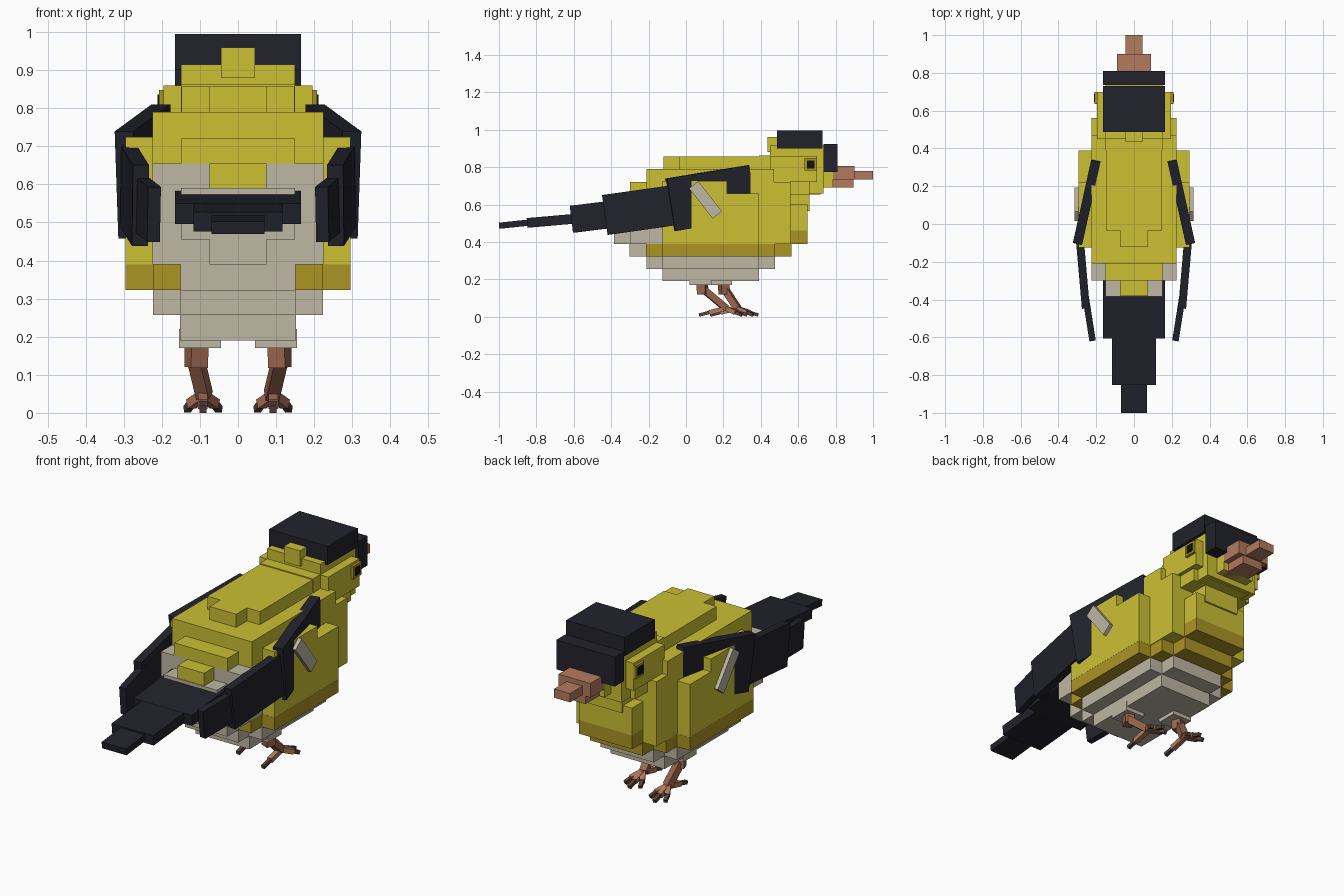
import bpy, math
from mathutils import Vector, Matrix

cube = bpy.data.objects.get("Cube")
if cube:
    bpy.data.objects.remove(cube, do_unlink=True)


def material(name, rgb):
    lin = [((c / 255 + 0.055) / 1.055) ** 2.4 for c in rgb]
    m = bpy.data.materials.new(name)
    m.use_nodes = True
    m.diffuse_color = (*lin, 1)
    m.node_tree.nodes["Principled BSDF"].inputs["Base Color"].default_value = (*lin, 1)
    return m


YELLOW = material("yellow", (204, 192, 52))
OCHRE = material("ochre", (172, 148, 36))
BEIGE = material("beige", (190, 183, 163))
DARK = material("blue black", (34, 34, 44))
BEAK = material("salmon brown", (180, 122, 94))
LEG = material("leg brown", (156, 102, 78))
CLAW = material("claw brown", (88, 66, 58))
PUPIL = material("pupil black", (18, 16, 14))

STEP_X, STEP_Y, STEP_Z = 0.073, 0.0865, 0.0665


def make(name, mat, matrix, size):
    """Box of a given size, placed by a matrix."""
    bpy.ops.mesh.primitive_cube_add(size=1)
    ob = bpy.context.object
    ob.name = ob.data.name = name
    ob.data.transform(matrix @ Matrix.Diagonal((*size, 1)))
    ob.data.materials.append(mat)


def block(name, mat, x, y0, y1, z0, z1):
    """Upright box centred on x = 0 with half width x."""
    centre = Matrix.Translation((0, (y0 + y1) / 2, (z0 + z1) / 2))
    make(name, mat, centre, (2 * x, y1 - y0, z1 - z0))


def layer(name, mat, x, y0, y1, z0, z1, steps):
    """Stepped layer: each narrower box reaches one step further at both ends."""
    for k in range(steps):
        block(f"{name}_{k + 1}", mat, x - k * STEP_X, y0 - k * STEP_Y, y1 + k * STEP_Y, z0, z1)


def turned(name, mat, loc, size, pitch=0, yaw=0):
    rot = Matrix.Rotation(math.radians(yaw), 4, 'Z') @ Matrix.Rotation(math.radians(pitch), 4, 'X')
    make(name, mat, Matrix.Translation(loc) @ rot, size)


def pair(name, mat, loc, size, pitch=0, yaw=0):
    for side, s in (("left", 1), ("right", -1)):
        turned(f"{side}_{name}", mat, (s * loc[0], loc[1], loc[2]), size, pitch, s * yaw)


def beam(name, mat, a, b, w):
    """Square bar from a to b."""
    a, b = Vector(a), Vector(b)
    rot = (b - a).to_track_quat('Y', 'Z').to_matrix().to_4x4()
    make(name, mat, Matrix.Translation((a + b) / 2) @ rot, (w, (b - a).length, w))


# Underside: three stepped layers, widening upwards
z = 0.19
for i, (name, mat) in enumerate((("belly_bottom", BEIGE), ("belly", BEIGE), ("flank_lower", OCHRE))):
    layer(name, mat, 0.152 + i * 0.0715, -0.125, 0.39, z, z + STEP_Z, i + 1)
    z += STEP_Z
block("vent", BEIGE, 0.151, -0.303, -0.213, 0.322, 0.39)

# Flanks and breast
block("flank_rear", YELLOW, 0.295, -0.125, 0.22, 0.39, 0.725)
block("flank_front", YELLOW, 0.295, 0.22, 0.39, 0.39, 0.66)
block("breast", YELLOW, 0.225, 0.39, 0.56, 0.39, 0.72)
block("breast_front", YELLOW, 0.15, 0.56, 0.65, 0.46, 0.60)
block("breast_front_lower", OCHRE, 0.15, 0.56, 0.65, 0.39, 0.46)

# Rump
block("rump", BEIGE, 0.225, -0.30, -0.125, 0.39, 0.655)
block("rump_end", BEIGE, 0.15, -0.385, -0.30, 0.455, 0.59)
block("rump_end_lower", BEIGE, 0.075, -0.385, -0.30, 0.39, 0.455)
block("rump_patch", YELLOW, 0.075, -0.38, -0.30, 0.59, 0.655)

# Back
block("back_rear_step", YELLOW, 0.15, -0.30, -0.21, 0.655, 0.72)
block("back", YELLOW, 0.225, -0.21, 0.47, 0.655, 0.79)
layer("back_top", YELLOW, 0.148, -0.035, 0.39, 0.79, 0.857, 2)

# Head and throat
block("head", YELLOW, 0.15, 0.45, 0.735, 0.66, 0.915)
block("nape", YELLOW, 0.15, 0.39, 0.45, 0.72, 0.862)
block("nape_knob", YELLOW, 0.045, 0.435, 0.50, 0.88, 0.96)
block("cheeks", YELLOW, 0.195, 0.45, 0.70, 0.72, 0.86)
block("cheeks_lower", YELLOW, 0.175, 0.50, 0.66, 0.655, 0.72)
block("throat", YELLOW, 0.12, 0.54, 0.72, 0.655, 0.72)
block("throat_lower", YELLOW, 0.10, 0.54, 0.66, 0.565, 0.66)
block("chin", YELLOW, 0.09, 0.70, 0.785, 0.69, 0.775)
block("crown", DARK, 0.165, 0.487, 0.73, 0.90, 0.995)
block("forehead", DARK, 0.165, 0.735, 0.81, 0.775, 0.925)
pair("eye_ring", OCHRE, (0.20, 0.667, 0.815), (0.016, 0.066, 0.066))
pair("eye", PUPIL, (0.207, 0.667, 0.815), (0.008, 0.042, 0.042))

# Beak
block("beak_upper", BEAK, 0.09, 0.785, 0.90, 0.733, 0.805)
block("beak_tip", BEAK, 0.045, 0.89, 1.0, 0.735, 0.78)
block("beak_lower", BEAK, 0.06, 0.735, 0.895, 0.69, 0.733)

# Wings
pair("wing_shoulder", DARK, (0.246, 0.135, 0.634), (0.05, 0.455, 0.285), 9, 12.5)
pair("wing_middle", DARK, (0.272, -0.25, 0.57), (0.042, 0.37, 0.215), 8, -5)
pair("wing_tip", DARK, (0.238, -0.50, 0.535), (0.034, 0.225, 0.145), 7, -9)
pair("wing_bar", BEIGE, (0.303, 0.104, 0.625), (0.022, 0.063, 0.205), 38)

# Tail
turned("tail_base", DARK, (0, -0.44, 0.54), (0.33, 0.33, 0.055), 6)
turned("tail_middle", DARK, (0, -0.72, 0.513), (0.235, 0.26, 0.052), 5)
turned("tail_tip", DARK, (0, -0.92, 0.495), (0.138, 0.16, 0.033), 6)

# Legs and feet, one a little ahead of the other
for side, s, hip, ankle in (("left", 1, 0.085, 0.215), ("right", -1, 0.20, 0.275)):
    turned(f"{side}_thigh", BEIGE, (s * 0.1, hip - 0.01, 0.195), (0.11, 0.11, 0.05))
    beam(f"{side}_upper_leg", LEG, (s * 0.108, hip, 0.20), (s * 0.11, hip + 0.005, 0.12), 0.048)
    beam(f"{side}_shin", LEG, (s * 0.112, hip + 0.01, 0.145), (s * 0.088, ankle, 0.045), 0.036)
    root = Vector((s * 0.092, ankle, 0.045))
    for name, dx, dy in (("inner", -s * 0.042, 0.075), ("middle", 0, 0.10),
                         ("outer", s * 0.042, 0.075), ("back", 0, -0.13)):
        mid = root + Vector((dx * 0.75, dy * 0.7, -0.022))
        tip = root + Vector((dx, dy * 1.12, -0.036))
        beam(f"{side}_{name}_toe", BEAK, root, mid, 0.025)
        beam(f"{side}_{name}_claw", CLAW, mid, tip, 0.018)
